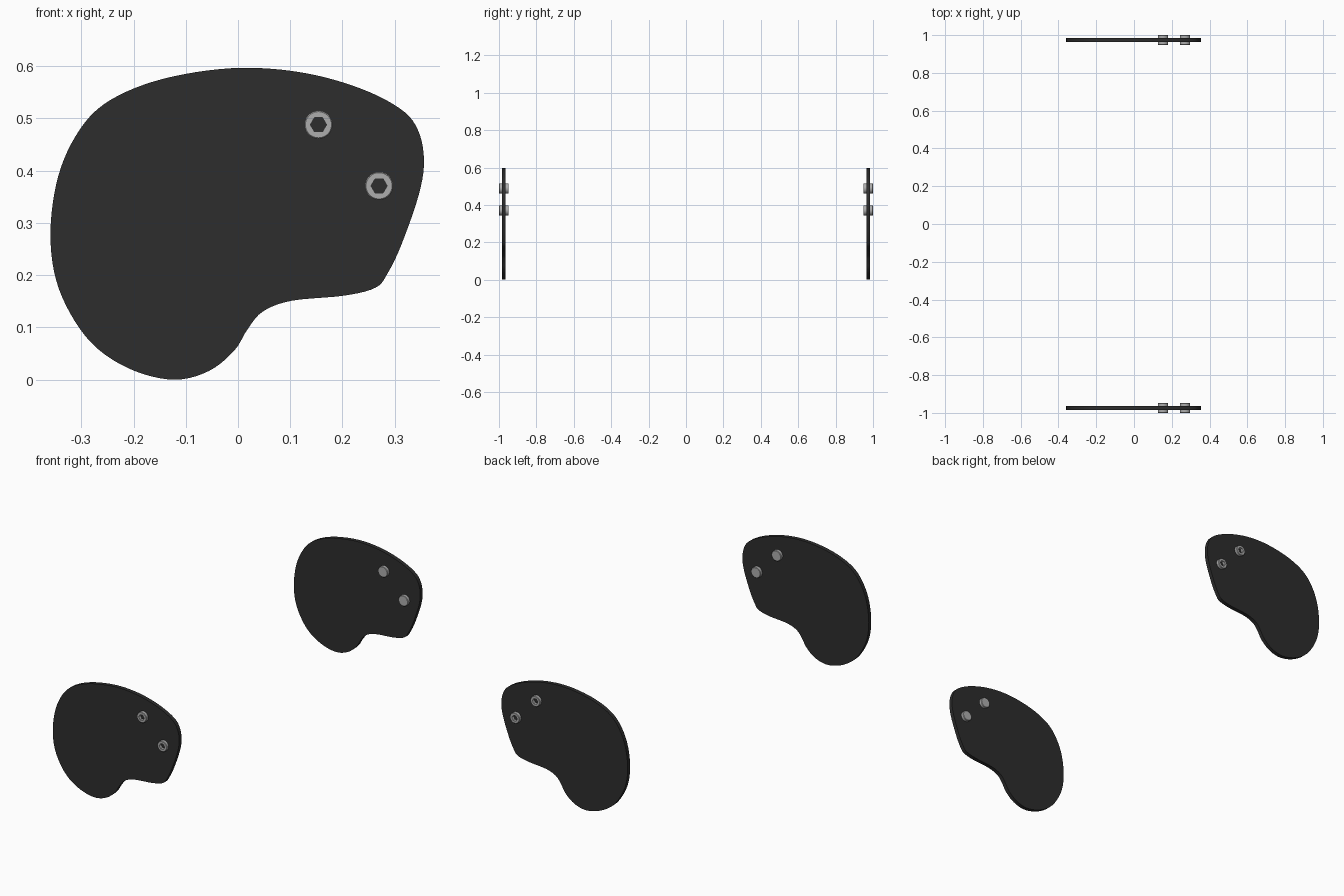
import bpy, bmesh, math
from mathutils import Vector

if "Cube" in bpy.data.objects:
    bpy.data.objects.remove(bpy.data.objects["Cube"])


def make_material(name, color):
    mat = bpy.data.materials.new(name)
    mat.use_nodes = True
    mat.diffuse_color = color
    mat.node_tree.nodes["Principled BSDF"].inputs["Base Color"].default_value = color
    return mat


black = make_material("matte black", (0.026, 0.026, 0.026, 1))
steel = make_material("grey steel", (0.42, 0.42, 0.42, 1))

PLATE_Y = 0.974
PLATE_HALF = 0.01
BOLT_HALF = 0.026
BOLT_RADIUS = 0.027
SOCKET_RADIUS = 0.0155
SEGMENTS = 48

# Side plate outline (x, z), clockwise from the lowest point
OUTLINE = [
    (-.12, 0), (-.196, .016), (-.265, .056), (-.313, .113), (-.348, .19),
    (-.359, .278), (-.348, .374), (-.319, .452), (-.271, .516), (-.198, .558),
    (-.102, .585), (.012, .597), (.128, .587), (.233, .558), (.31, .519),
    (.344, .479), (.356, .42), (.346, .354), (.313, .259), (.286, .203),
    (.263, .176), (.204, .161), (.102, .151), (.047, .13), (.018, .096),
    (-.007, .056), (-.055, .017),
]


def smooth_loop(points, steps=5):
    """Closed spline passing through every point."""
    pts = [Vector(p) for p in points]
    n = len(pts)
    result = []
    for i in range(n):
        a, b, c, d = (pts[(i + k) % n] for k in (-1, 0, 1, 2))
        for s in range(steps):
            t = s / steps
            result.append(0.5 * (2 * b + (c - a) * t + (2 * a - 5 * b + 4 * c - d) * t ** 2
                                 + (3 * b - a - 3 * c + d) * t ** 3))
    return result


def finish(bm, name, materials):
    bmesh.ops.recalc_face_normals(bm, faces=bm.faces)
    mesh = bpy.data.meshes.new(name)
    bm.to_mesh(mesh)
    bm.free()
    for mat in materials:
        mesh.materials.append(mat)
    obj = bpy.data.objects.new(name, mesh)
    bpy.context.collection.objects.link(obj)
    bpy.ops.object.select_all(action='DESELECT')
    obj.select_set(True)
    bpy.context.view_layer.objects.active = obj
    bpy.ops.object.shade_smooth_by_angle(angle=math.radians(30))
    return obj


def make_plate(name, side):
    bm = bmesh.new()
    y = side * PLATE_Y
    face = bm.faces.new([bm.verts.new((p.x, y - PLATE_HALF, p.y)) for p in smooth_loop(OUTLINE)])
    wall = bmesh.ops.extrude_face_region(bm, geom=[face], use_keep_orig=True)
    moved = [g for g in wall["geom"] if isinstance(g, bmesh.types.BMVert)]
    bmesh.ops.translate(bm, verts=moved, vec=(0, 2 * PLATE_HALF, 0))
    finish(bm, name, [black])


def make_bolt(name, x, z, side):
    """Round bolt through the plate, with a hexagonal socket on the outer end."""
    bm = bmesh.new()

    def ring(radius, depth, hexagon=False):
        verts = []
        for i in range(SEGMENTS):
            a = math.tau * i / SEGMENTS
            r = radius
            if hexagon:
                sector = a % (math.pi / 3) - math.pi / 6
                r *= math.cos(math.pi / 6) / math.cos(sector)
            verts.append(bm.verts.new((x + r * math.cos(a), side * (PLATE_Y + depth),
                                       z + r * math.sin(a))))
        return verts

    bevel = 0.002
    rings = [
        ring(BOLT_RADIUS - bevel, -BOLT_HALF),
        ring(BOLT_RADIUS, bevel - BOLT_HALF),
        ring(BOLT_RADIUS, BOLT_HALF - bevel),
        ring(BOLT_RADIUS - bevel, BOLT_HALF),
        ring(SOCKET_RADIUS, BOLT_HALF, True),
        ring(SOCKET_RADIUS, PLATE_HALF + 0.001, True),
    ]
    for lower, upper in zip(rings, rings[1:]):
        for i in range(SEGMENTS):
            j = (i + 1) % SEGMENTS
            bm.faces.new((lower[i], lower[j], upper[j], upper[i]))
    bm.faces.new(rings[0])
    # Dark socket floor
    bm.faces.new(rings[-1]).material_index = 1
    finish(bm, name, [steel, black])


for label, side in (("front", -1), ("back", 1)):
    make_plate(label + "_plate", side)
    make_bolt(label + "_upper_bolt", 0.154, 0.488, side)
    make_bolt(label + "_lower_bolt", 0.27, 0.371, side)
